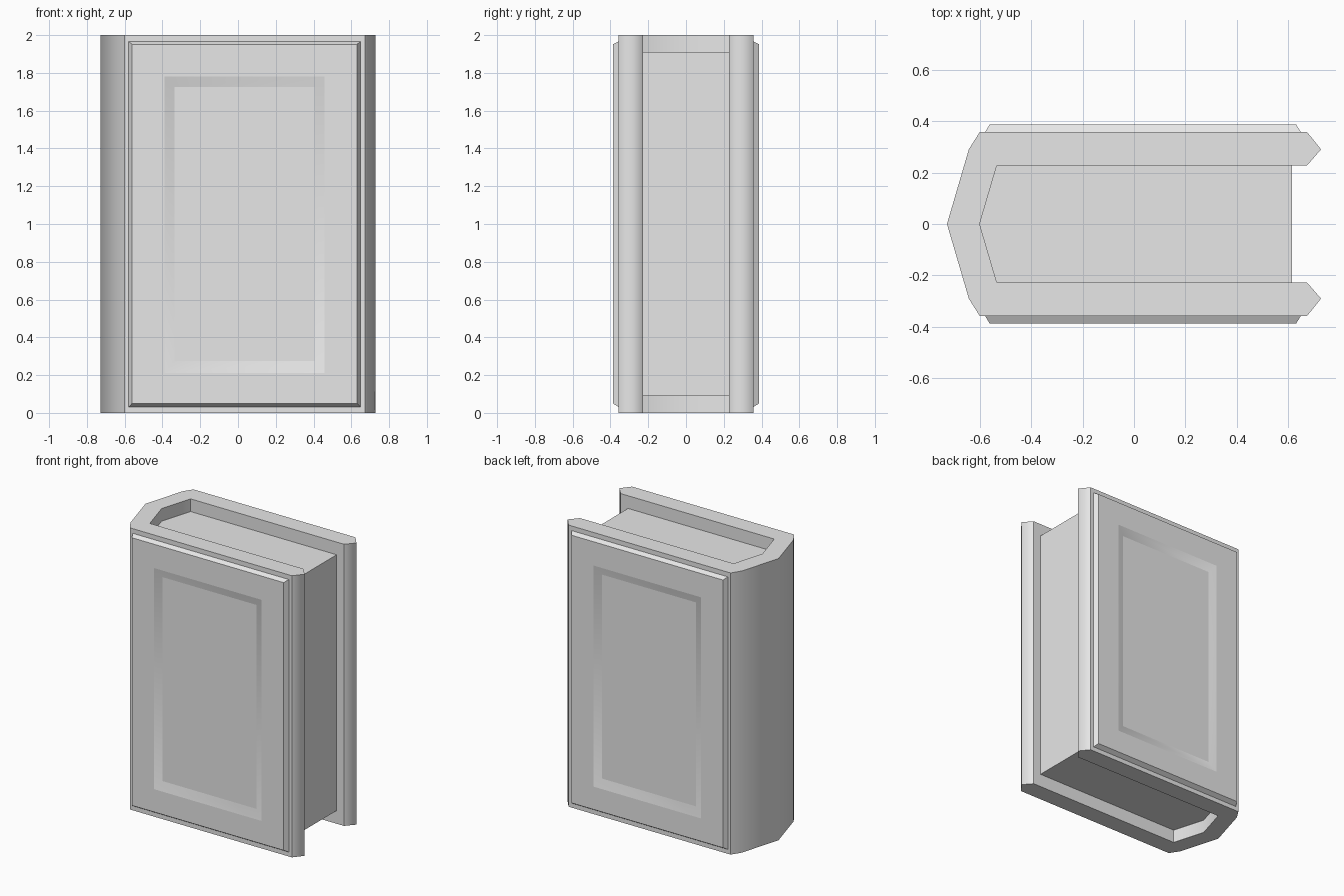
import bpy, bmesh

cube = bpy.data.objects.get("Cube")
if cube:
    bpy.data.objects.remove(cube, do_unlink=True)

grey = bpy.data.materials.new("plain_grey")
grey.use_nodes = True
grey.diffuse_color = (0.8, 0.8, 0.8, 1)
grey.node_tree.nodes["Principled BSDF"].inputs["Base Color"].default_value = (0.8, 0.8, 0.8, 1)


def finish(name, bm):
    mesh = bpy.data.meshes.new(name)
    bm.to_mesh(mesh)
    bm.free()
    mesh.materials.append(grey)
    obj = bpy.data.objects.new(name, mesh)
    bpy.context.collection.objects.link(obj)
    return obj


def extrude_outline(name, points, z0, z1, soft=()):
    """Upright prism; the upright edges at the soft points are shaded smooth."""
    bm = bmesh.new()
    base = bm.faces.new([bm.verts.new((x, y, z0)) for x, y in points])
    moved = bmesh.ops.extrude_face_region(bm, geom=[base], use_keep_orig=True)["geom"]
    for v in moved:
        if isinstance(v, bmesh.types.BMVert):
            v.co.z = z1
    bmesh.ops.recalc_face_normals(bm, faces=bm.faces[:])
    for f in bm.faces:
        f.smooth = True
    for e in bm.edges:
        a, b = (v.co for v in e.verts)
        upright = abs(a.z - b.z) > 0.01
        e.smooth = upright and any(abs(a.x - x) + abs(a.y - y) < 0.001 for x, y in soft)
    return finish(name, bm)


# Cover: half of the wrap-around outline, mirrored across the spine
spine_out, spine_in = (-0.727, 0), (-0.6, 0)
shoulder, tip, inner = (-0.642, 0.29), (0.727, 0.29), (-0.533, 0.228)
outside = [shoulder, (-0.6, 0.357), (0.673, 0.357), tip, (0.673, 0.228), inner]


def flip(points):
    return [(x, -y) for x, y in points]


cover = [spine_out] + outside + [spine_in] + flip(outside[::-1])
soft = [spine_out, spine_in, shoulder, tip]
extrude_outline("cover", cover, 0, 2, soft + flip(soft))

# Page block, fitted to the inside of the spine
pages = [spine_in, inner, (0.615, 0.228), (0.615, -0.228), flip([inner])[0]]
extrude_outline("pages", pages, 0.093, 1.91, [spine_in])

# Raised board panel with bevelled rim and shallow recess, on both sides
loops = [  # left, right, bottom, top, depth
    (-0.58, 0.65, 0.03, 1.968, -0.355),
    (-0.561, 0.63, 0.05, 1.951, -0.387),
    (-0.388, 0.457, 0.212, 1.782, -0.387),
    (-0.335, 0.404, 0.276, 1.724, -0.367),
]
bm = bmesh.new()
rings = [[bm.verts.new(p) for p in ((l, y, b), (r, y, b), (r, y, t), (l, y, t))]
         for l, r, b, t, y in loops]
for level, (big, small) in enumerate(zip(rings, rings[1:])):
    for i in range(4):
        j = (i + 1) % 4
        face = bm.faces.new((big[i], big[j], small[j], small[i]))
        face.smooth = level == 2
bm.faces.new(rings[-1])
for ring in rings:
    for i in range(4):
        edge = bm.edges.get((ring[i], ring[(i + 1) % 4]))
        edge.smooth = False
panel = finish("board_panels", bm)
mirror = panel.modifiers.new("both_sides", 'MIRROR')
mirror.use_axis = (False, True, False)
mirror.use_mirror_merge = False
